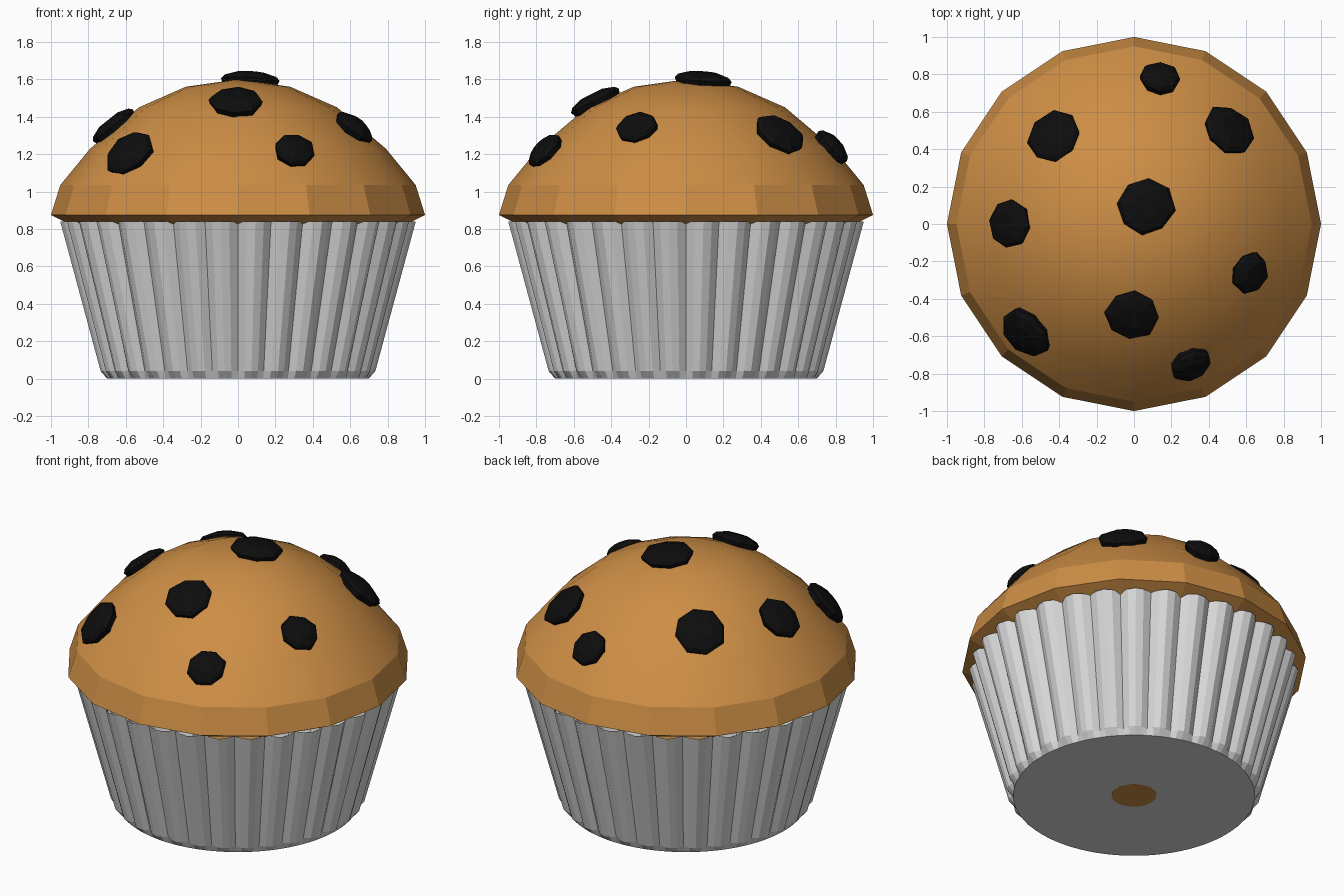
import bpy, bmesh, math, random
from mathutils import Vector, Matrix

if "Cube" in bpy.data.objects:
    bpy.data.objects.remove(bpy.data.objects["Cube"])

random.seed(4)


def material(name, rgb):
    m = bpy.data.materials.new(name)
    m.diffuse_color = (*rgb, 1)
    m.use_nodes = True
    m.node_tree.nodes["Principled BSDF"].inputs["Base Color"].default_value = m.diffuse_color
    return m


CAKE = material("golden brown cake", (0.61, 0.27, 0.06))
PAPER = material("white paper", (0.69, 0.69, 0.69))
CHOC = material("dark chocolate", (0.004, 0.004, 0.004))


def finish(bm, name, mat):
    bmesh.ops.recalc_face_normals(bm, faces=bm.faces)
    me = bpy.data.meshes.new(name)
    bm.to_mesh(me)
    bm.free()
    ob = bpy.data.objects.new(name, me)
    bpy.context.collection.objects.link(ob)
    me.materials.append(mat)
    return ob


def loft(bm, rings):
    """Join equal-length vertex rings with quads."""
    for a, b in zip(rings, rings[1:]):
        n = len(a)
        for i in range(n):
            bm.faces.new((a[i], a[(i + 1) % n], b[(i + 1) % n], b[i]))


def ring(bm, n, z, radius):
    """Ring whose radius is a function of the point index."""
    return [bm.verts.new((radius(i) * math.cos(math.tau * i / n),
                          radius(i) * math.sin(math.tau * i / n), z)) for i in range(n)]


# Muffin top: sixteen-sided dome with a flat-faced rim
DOME = [(0, 1.60), (0.28, 1.56), (0.53, 1.45), (0.79, 1.23), (0.95, 1.035)]
bm = bmesh.new()
profile = DOME[1:] + [(1.0, 0.875), (0.90, 0.825)]
rings = [ring(bm, 16, z, lambda i, r=r: r) for r, z in profile]
loft(bm, rings)
tip = bm.verts.new((0, 0, DOME[0][1]))
for i in range(16):
    bm.faces.new((rings[0][i], rings[0][(i + 1) % 16], tip))
bm.faces.new(rings[-1])
for f in bm.faces:
    f.smooth = f.calc_center_median().z > 1.04
finish(bm, "muffin_top", CAKE)

# Pleated paper cup, with a small hole in its base
PLEATS, STEPS = 32, 4
N = PLEATS * STEPS


def pleat(groove, ridge, sharp=1.0):
    def radius(i):
        t = abs(math.sin(math.pi * i / STEPS)) ** sharp
        return groove + (ridge - groove) * t
    return radius


bm = bmesh.new()
loft(bm, [ring(bm, N, 0.84, pleat(0.905, 0.955)),
          ring(bm, N, 0.04, pleat(0.705, 0.738)),
          ring(bm, N, 0.0, pleat(0.70, 0.70)),
          ring(bm, N, 0.0, pleat(0.13, 0.13))])
finish(bm, "paper_cup", PAPER)

# Cake showing through the hole in the base
bm = bmesh.new()
bmesh.ops.create_cone(bm, cap_ends=True, segments=32, radius1=0.13, radius2=0.3,
                      depth=0.3, matrix=Matrix.Translation((0, 0, 0.15)))
finish(bm, "cake_base", CAKE)


# Chocolate chips laid on the dome: x, y, radius
def dome_point(x, y):
    r = math.hypot(x, y)
    for (r0, z0), (r1, z1) in zip(DOME, DOME[1:]):
        if r <= r1:
            return Vector((x, y, z0 + (z1 - z0) * (r - r0) / (r1 - r0)))


CHIPS = [(-0.42, 0.46, 0.155), (0.14, 0.77, 0.112), (0.50, 0.50, 0.148),
         (0.06, 0.09, 0.155), (-0.66, 0.0, 0.135), (-0.575, -0.575, 0.152),
         (-0.01, -0.48, 0.148), (0.30, -0.745, 0.115), (0.615, -0.255, 0.115)]
for k, (x, y, size) in enumerate(CHIPS):
    p = dome_point(x, y)
    normal = (p - Vector((0, 0, 0.514))).normalized()
    frame = normal.to_track_quat('Z', 'Y').to_matrix().to_4x4()
    bm = bmesh.new()
    n = 8
    turn = random.uniform(0, 0.7)
    wob = [random.uniform(0.92, 1.06) for _ in range(n)]
    layers = [ring(bm, n, h, lambda i, s=s: size * s * wob[i])
              for s, h in ((0.8, -0.06), (1.0, 0.015), (0.88, 0.035), (0.45, 0.055))]
    loft(bm, layers)
    bm.faces.new(layers[0])
    bm.faces.new(layers[-1])
    bm.transform(Matrix.Translation(p) @ frame @ Matrix.Rotation(turn, 4, 'Z'))
    finish(bm, f"chocolate_chip_{k + 1}", CHOC)
